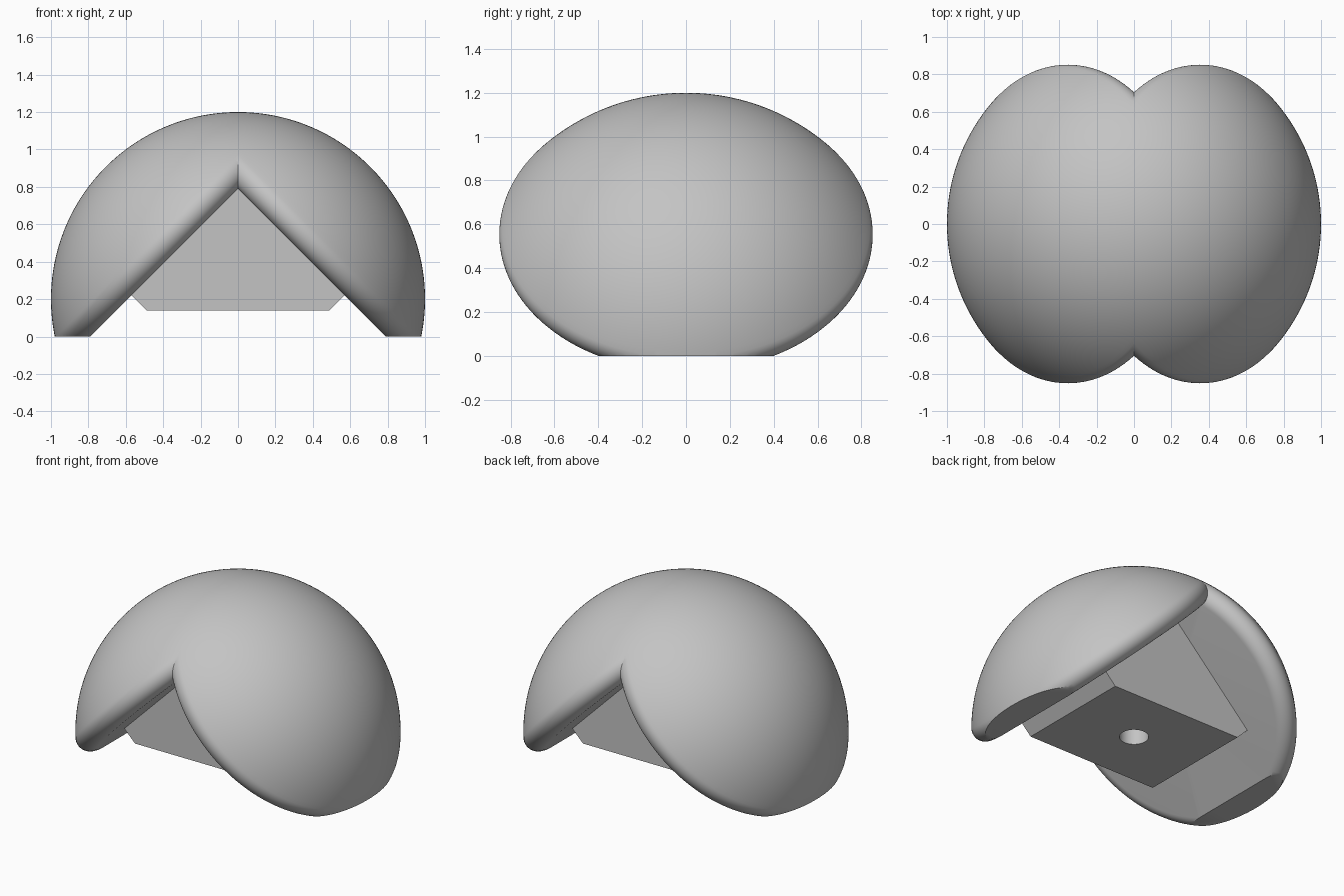
import bpy, bmesh
from math import sin, cos, pi, atan2, sqrt, radians
from mathutils import Matrix, Vector

default = bpy.data.objects.get("Cube")
if default:
    bpy.data.objects.remove(default, do_unlink=True)

grey = bpy.data.materials.new("plain_grey")
grey.use_nodes = True
grey.diffuse_color = (0.55, 0.55, 0.55, 1)
grey.node_tree.nodes["Principled BSDF"].inputs["Base Color"].default_value = grey.diffuse_color


def make_object(name, bm):
    bmesh.ops.recalc_face_normals(bm, faces=bm.faces)
    mesh = bpy.data.meshes.new(name)
    bm.to_mesh(mesh)
    bm.free()
    obj = bpy.data.objects.new(name, mesh)
    bpy.context.collection.objects.link(obj)
    mesh.materials.append(grey)
    return obj


def activate(obj):
    bpy.ops.object.select_all(action='DESELECT')
    obj.select_set(True)
    bpy.context.view_layer.objects.active = obj


def arc(cx, cy, r, start, end, steps):
    angles = [start + (end - start) * i / steps for i in range(steps + 1)]
    return [(cx + r * cos(a), cy + r * sin(a)) for a in angles]


# Dome: two tilted sphere caps with rounded rims, meeting at the middle
CENTRE_Z, APEX_Z, FILLET = 0.2, 0.79, 0.083
plane = (APEX_Z - CENTRE_Z) / sqrt(2)
rim_h = plane + FILLET
rim_r = sqrt((1 - FILLET) ** 2 - rim_h ** 2)
tangent = atan2(rim_h, rim_r)
profile = [(0, plane)]
profile += arc(rim_r, rim_h, FILLET, -pi / 2, tangent, 14)
profile += arc(0, 0, 1, tangent, pi / 2, 40)[1:]

bm = bmesh.new()
verts = [bm.verts.new((r, 0, h)) for r, h in profile]
edges = [bm.edges.new(pair) for pair in zip(verts, verts[1:])]
bmesh.ops.spin(bm, geom=verts + edges, cent=(0, 0, 0), axis=(0, 0, 1),
               angle=2 * pi, steps=144)
bmesh.ops.remove_doubles(bm, verts=bm.verts, dist=1e-4)
bm.transform(Matrix.Translation((0, 0, CENTRE_Z)) @ Matrix.Rotation(pi / 4, 4, 'Y'))

# Flat foot at ground level
cut = bmesh.ops.bisect_plane(bm, geom=bm.verts[:] + bm.edges[:] + bm.faces[:], dist=1e-5,
                             plane_co=(0, 0, 0), plane_no=(0, 0, -1), clear_outer=True)
foot = [e for e in cut["geom_cut"] if isinstance(e, bmesh.types.BMEdge)]
bmesh.ops.contextual_create(bm, geom=foot)

# Open at the middle plane, then mirrored
bmesh.ops.recalc_face_normals(bm, faces=bm.faces)
bmesh.ops.bisect_plane(bm, geom=bm.verts[:] + bm.edges[:] + bm.faces[:], dist=1e-5,
                       plane_co=(0, 0, 0), plane_no=(-1, 0, 0), clear_outer=True)
dome = make_object("dome", bm)
activate(dome)
mirror = dome.modifiers.new("mirror", 'MIRROR')
mirror.merge_threshold = 0.0005
bpy.ops.object.modifier_apply(modifier=mirror.name)
bpy.ops.object.shade_smooth_by_angle(angle=radians(30))

# Mounting block tucked into the notch
HALF_DEPTH = 0.405
outline = [(-0.49, 0.14), (0.49, 0.14), (0.6, 0.25), (0, 0.85), (-0.6, 0.25)]
bm = bmesh.new()
face = bm.faces.new([bm.verts.new((x, -HALF_DEPTH, z)) for x, z in outline])
side = bmesh.ops.extrude_face_region(bm, geom=[face])
bmesh.ops.translate(bm, vec=Vector((0, 2 * HALF_DEPTH, 0)),
                    verts=[v for v in side["geom"] if isinstance(v, bmesh.types.BMVert)])
block = make_object("mounting_block", bm)

# Round socket in the underside of the block
bm = bmesh.new()
bmesh.ops.create_cone(bm, cap_ends=True, segments=48, radius1=0.09, radius2=0.09, depth=0.5,
                      matrix=Matrix.Translation((0, 0, 0.25)))
cutter = make_object("socket_cutter", bm)
cutter.hide_render = True
activate(block)
hole = block.modifiers.new("socket", 'BOOLEAN')
hole.operation = 'DIFFERENCE'
hole.solver = 'EXACT'
hole.object = cutter
bpy.ops.object.modifier_apply(modifier=hole.name)
bpy.data.objects.remove(cutter, do_unlink=True)
bpy.ops.object.shade_smooth_by_angle(angle=radians(30))
